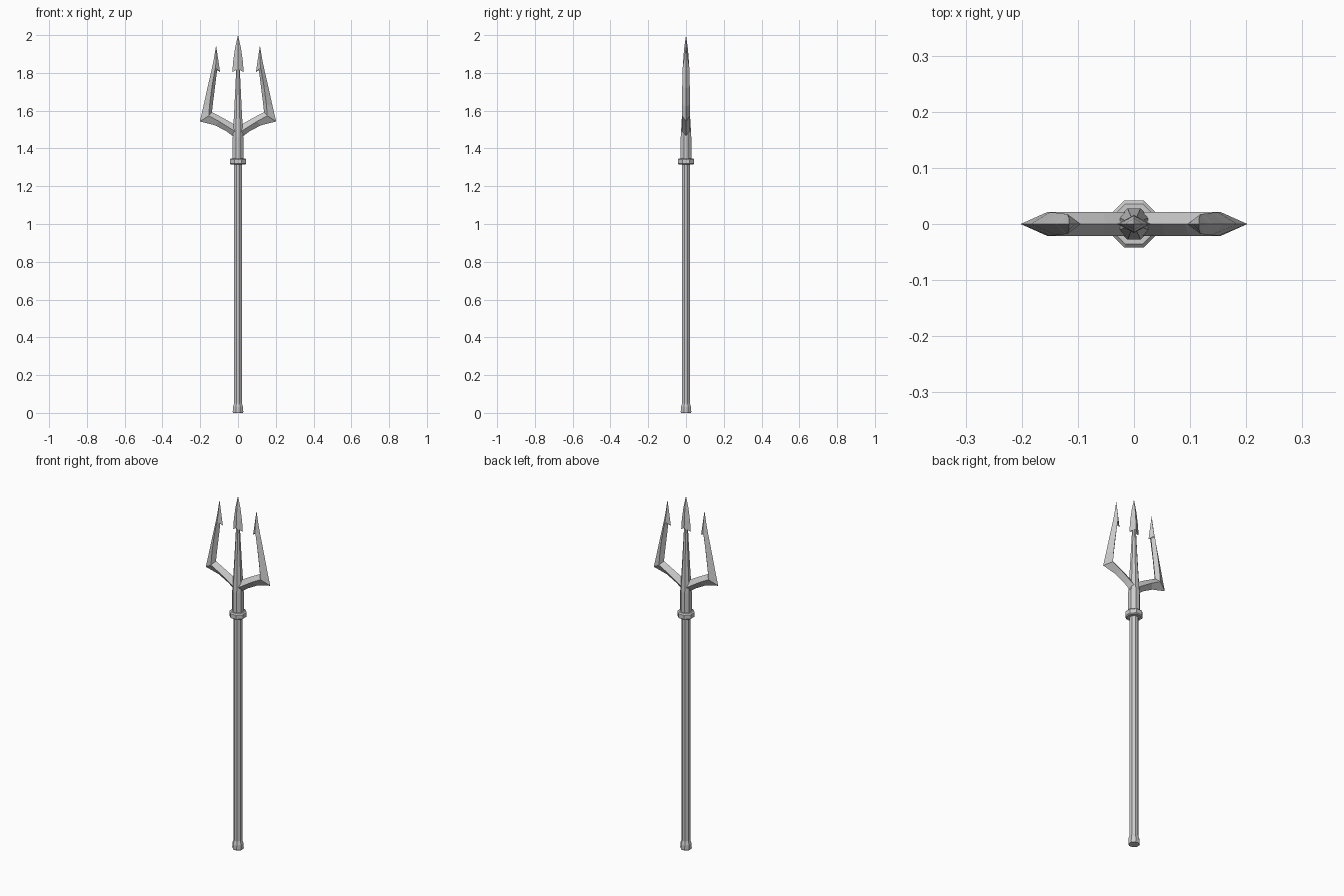
import bpy, bmesh, math
from mathutils import Vector

if "Cube" in bpy.data.objects:
    bpy.data.objects.remove(bpy.data.objects["Cube"])


def finish(name, bm):
    bmesh.ops.recalc_face_normals(bm, faces=bm.faces)
    me = bpy.data.meshes.new(name)
    bm.to_mesh(me)
    bm.free()
    ob = bpy.data.objects.new(name, me)
    bpy.context.collection.objects.link(ob)
    return ob


def lathe(name, profile, sides=8):
    """Faceted turned part; profile is (apothem, z), flats face the axes."""
    bm = bmesh.new()
    rings = []
    for r, z in profile:
        r /= math.cos(math.pi / sides)
        angles = [(i + 0.5) * 2 * math.pi / sides for i in range(sides)]
        rings.append([bm.verts.new((r * math.cos(a), r * math.sin(a), z)) for a in angles])
    for a, b in zip(rings, rings[1:]):
        for i in range(sides):
            j = (i + 1) % sides
            bm.faces.new((a[i], a[j], b[j], b[i]))
    bm.faces.new(rings[0])
    bm.faces.new(rings[-1])
    return finish(name, bm)


def blade(name, stations, tip, side=1):
    """Diamond-section blade; station = outer edge, inner edge, ridge, half thickness."""
    bm = bmesh.new()
    rings = []
    for o, i, r, t in stations:
        pts = ((o[0], 0, o[1]), (r[0], -t, r[1]), (i[0], 0, i[1]), (r[0], t, r[1]))
        rings.append([bm.verts.new((side * x, y, z)) for x, y, z in pts])
    for a, b in zip(rings, rings[1:]):
        for k in range(4):
            m = (k + 1) % 4
            bm.faces.new((a[k], a[m], b[m], b[k]))
    top = bm.verts.new((side * tip[0], 0, tip[1]))
    for k in range(4):
        bm.faces.new((rings[-1][k], rings[-1][(k + 1) % 4], top))
    # base cap, creased from front ridge to back ridge
    o, f, i, b = rings[0]
    bm.faces.new((o, f, b))
    bm.faces.new((i, b, f))
    return finish(name, bm)


# Shaft with flared foot
lathe("shaft", [(0.026, 0), (0.028, 0.006), (0.027, 0.03), (0.021, 0.05), (0.021, 1.33)])

# Collar ring
lathe("collar", [(0.036, 1.314), (0.042, 1.319), (0.042, 1.342), (0.036, 1.348)])

# Socket tapering into the middle prong
lathe("socket", [(0.028, 1.335), (0.028, 1.46), (0.02, 1.6), (0.009, 1.83)])

# Barbed middle point
blade("middle_point", [
    ((0.03, 1.803), (-0.03, 1.803), (0, 1.822), 0.016),
    ((0.026, 1.86), (-0.026, 1.86), (0, 1.865), 0.015),
    ((0.016, 1.93), (-0.016, 1.93), (0, 1.93), 0.01),
], (0, 2.0))

# Curved side prongs with inner barbs
prong = [
    ((0.0, 1.445), (0.0, 1.514), (0.0, 1.48), 0.021),
    ((0.06, 1.49), (0.05, 1.545), (0.055, 1.515), 0.021),
    ((0.12, 1.522), (0.09, 1.567), (0.1, 1.543), 0.021),
    ((0.202, 1.543), (0.138, 1.592), (0.155, 1.573), 0.021),
    ((0.184, 1.62), (0.132, 1.645), (0.15, 1.635), 0.021),
    ((0.162, 1.72), (0.121, 1.73), (0.138, 1.725), 0.02),
    ((0.14, 1.815), (0.109, 1.828), (0.122, 1.82), 0.018),
    ((0.139, 1.82), (0.095, 1.805), (0.119, 1.826), 0.018),
    ((0.128, 1.873), (0.105, 1.873), (0.116, 1.873), 0.011),
]
for label, side in (("left", -1), ("right", 1)):
    blade(label + "_prong", prong, (0.116, 1.945), side)
